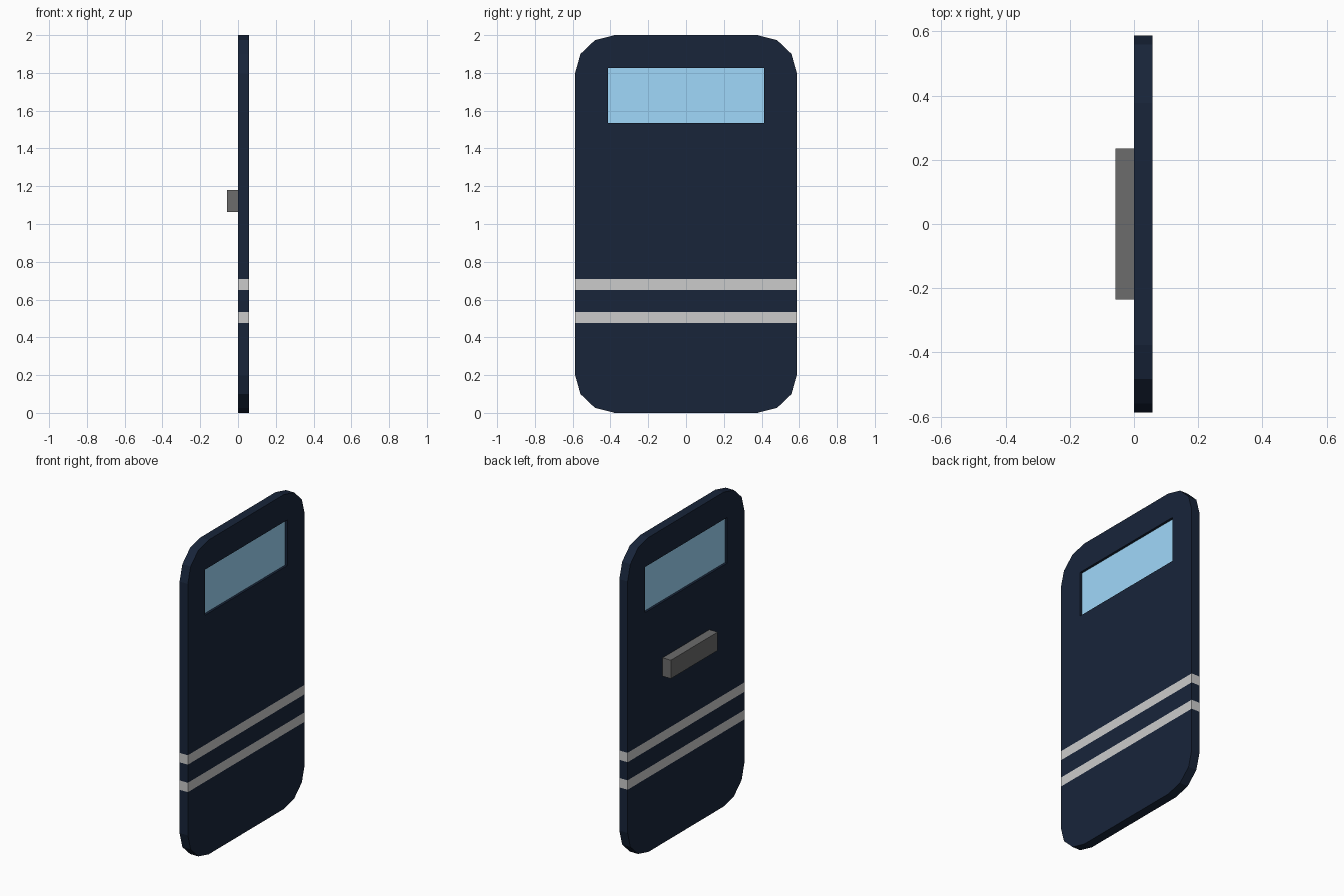
import bpy, bmesh, math
from mathutils import Vector

if "Cube" in bpy.data.objects:
    bpy.data.objects.remove(bpy.data.objects["Cube"])

THICK = 0.058            # panel depth, running from x = 0 to x = THICK
HALF_W, HEIGHT = 0.587, 2.0
CORNER_Y, CORNER_Z = 0.21, 0.20
WIN_Y, WIN_Z = 0.413, (1.535, 1.825)
STRIPES = [(0.475, 0.535), (0.65, 0.71)]


def material(name, rgb):
    mat = bpy.data.materials.new(name)
    mat.diffuse_color = (*rgb, 1.0)
    mat.use_nodes = True
    mat.node_tree.nodes["Principled BSDF"].inputs["Base Color"].default_value = mat.diffuse_color
    return mat


def add_object(name, bm, *mats):
    mesh = bpy.data.meshes.new(name)
    bm.to_mesh(mesh)
    bm.free()
    for mat in mats:
        mesh.materials.append(mat)
    obj = bpy.data.objects.new(name, mesh)
    bpy.context.collection.objects.link(obj)
    return obj


def box(name, lo, hi, mat):
    lo, hi = Vector(lo), Vector(hi)
    bm = bmesh.new()
    bmesh.ops.create_cube(bm, size=1)
    bmesh.ops.scale(bm, vec=hi - lo, verts=bm.verts)
    bmesh.ops.translate(bm, vec=(lo + hi) / 2, verts=bm.verts)
    return add_object(name, bm, mat)


navy = material("navy", (0.009, 0.018, 0.042))
white = material("stripe_white", (0.73, 0.72, 0.72))
glass = material("window_blue", (0.35, 0.69, 0.96))
dark_grey = material("handle_grey", (0.15, 0.15, 0.15))

# Panel outline with three-segment rounded corners
bm = bmesh.new()
outline = []
for quarter, (sy, sz) in enumerate([(1, 1), (-1, 1), (-1, -1), (1, -1)]):
    for step in range(4):
        a = math.radians(90 * quarter + 30 * step)
        y = sy * (HALF_W - CORNER_Y) + CORNER_Y * math.cos(a)
        z = HEIGHT / 2 + sz * (HEIGHT / 2 - CORNER_Z) + CORNER_Z * math.sin(a)
        outline.append(bm.verts.new((0, y, z)))
bm.faces.new(outline)

# Slice along the stripe and window borders
cuts = [((0, 0, z), (0, 0, 1)) for pair in STRIPES + [WIN_Z] for z in pair]
cuts += [((0, s * WIN_Y, 0), (0, 1, 0)) for s in (-1, 1)]
for co, no in cuts:
    bmesh.ops.bisect_plane(bm, geom=bm.verts[:] + bm.edges[:] + bm.faces[:],
                           plane_co=co, plane_no=no)

# Window opening, then give the panel its depth
opening = [f for f in bm.faces
           if abs(f.calc_center_median().y) < WIN_Y
           and WIN_Z[0] < f.calc_center_median().z < WIN_Z[1]]
bmesh.ops.delete(bm, geom=opening, context='FACES')
extruded = bmesh.ops.extrude_face_region(bm, geom=bm.faces[:], use_keep_orig=True)
bmesh.ops.translate(bm, vec=(THICK, 0, 0),
                    verts=[g for g in extruded["geom"] if isinstance(g, bmesh.types.BMVert)])
bmesh.ops.recalc_face_normals(bm, faces=bm.faces)

# Stripes wrap flush around the panel
for f in bm.faces:
    z = f.calc_center_median().z
    if any(lo < z < hi for lo, hi in STRIPES):
        f.material_index = 1
add_object("shield_panel", bm, navy, white)

# Recessed window pane and rear handle
box("window_pane", (0.015, -WIN_Y, WIN_Z[0]), (THICK - 0.015, WIN_Y, WIN_Z[1]), glass)
box("handle", (-0.058, -0.235, 1.063), (0, 0.235, 1.18), dark_grey)
